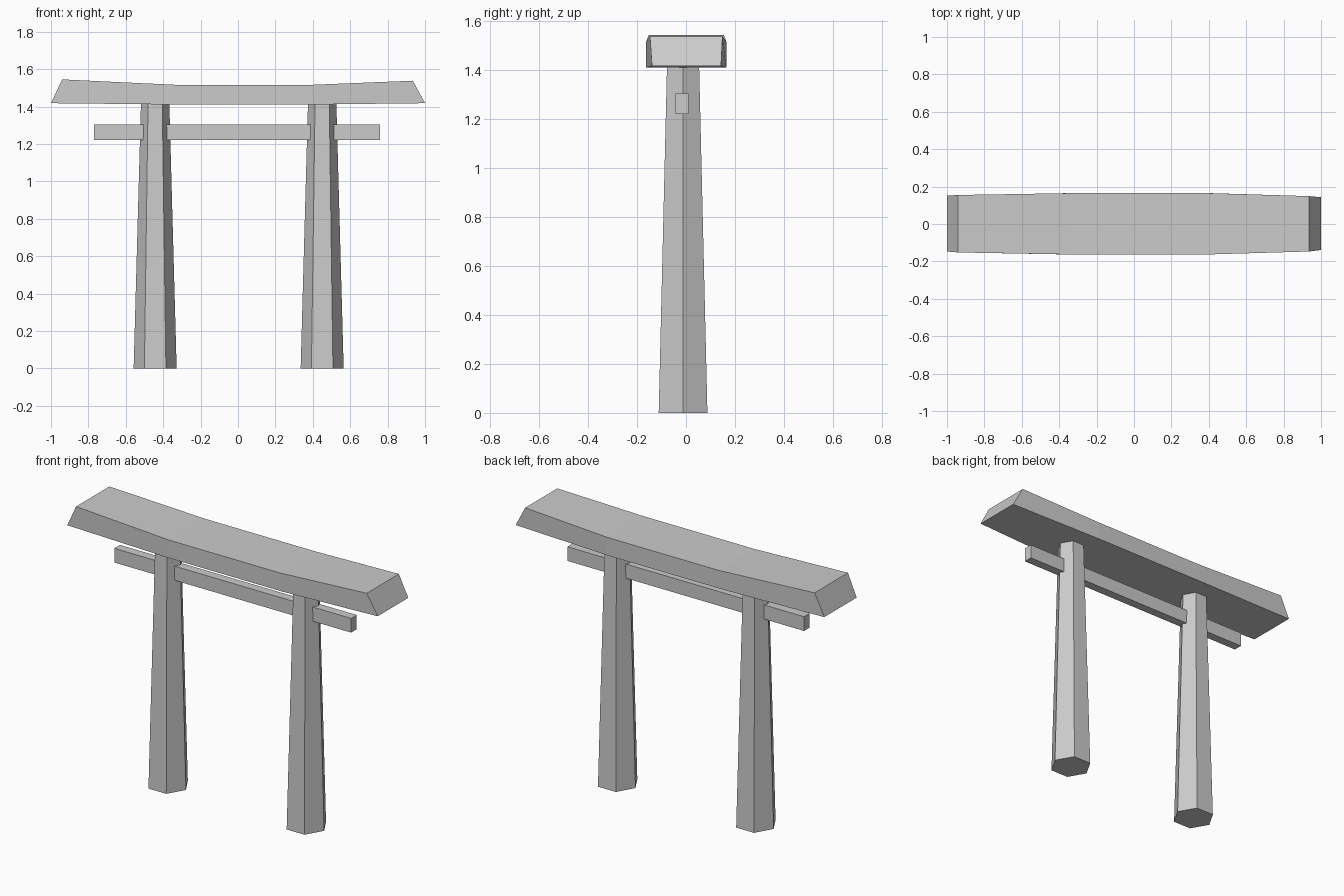
import bpy, bmesh
from mathutils import Matrix

if "Cube" in bpy.data.objects:
    bpy.data.objects.remove(bpy.data.objects["Cube"])


def make_object(name, bm):
    bmesh.ops.recalc_face_normals(bm, faces=bm.faces)
    mesh = bpy.data.meshes.new(name)
    bm.to_mesh(mesh)
    bm.free()
    obj = bpy.data.objects.new(name, mesh)
    bpy.context.collection.objects.link(obj)
    return obj


# Tapered six-sided posts, corners pointing along x
def post(name, x, height=1.413):
    bm = bmesh.new()
    bmesh.ops.create_cone(bm, cap_ends=True, segments=6,
                          radius1=0.115, radius2=0.076, depth=height)
    # put corners on the x axis
    if max(v.co.x for v in bm.verts) < 0.11:
        bmesh.ops.rotate(bm, verts=bm.verts,
                         matrix=Matrix.Rotation(0.5235988, 3, 'Z'))
    bmesh.ops.translate(bm, verts=bm.verts, vec=(x, -0.012, height / 2))
    return make_object(name, bm)


for name, x in (("left_post", -0.443), ("right_post", 0.45)):
    post(name, x)

# Tie beam running through both posts
bm = bmesh.new()
bmesh.ops.create_cube(bm, size=1)
bmesh.ops.scale(bm, verts=bm.verts, vec=(1.53, 0.052, 0.083))
bmesh.ops.translate(bm, verts=bm.verts, vec=(-0.005, -0.016, 1.263))
make_object("tie_beam", bm)

# Top lintel lofted from four sections, with upswept and slanted ends:
# bottom x, bottom z, top x, top z, bottom y range, top y range
sections = [
    (-1.00, 1.418, -0.94, 1.545, (-0.147, 0.152), (-0.152, 0.155)),
    (-0.35, 1.411, -0.33, 1.516, (-0.163, 0.165), (-0.163, 0.165)),
    (0.40, 1.411, 0.39, 1.516, (-0.163, 0.165), (-0.163, 0.165)),
    (1.00, 1.418, 0.935, 1.538, (-0.139, 0.143), (-0.147, 0.149)),
]
bm = bmesh.new()
rings = []
for bx, bz, tx, tz, (b0, b1), (t0, t1) in sections:
    rings.append([bm.verts.new(p) for p in
                  ((bx, b0, bz), (bx, b1, bz), (tx, t1, tz), (tx, t0, tz))])
for a, b in zip(rings, rings[1:]):
    for i in range(4):
        j = (i + 1) % 4
        bm.faces.new((a[i], a[j], b[j], b[i]))
bm.faces.new(rings[0])
bm.faces.new(rings[-1])
make_object("top_lintel", bm)
